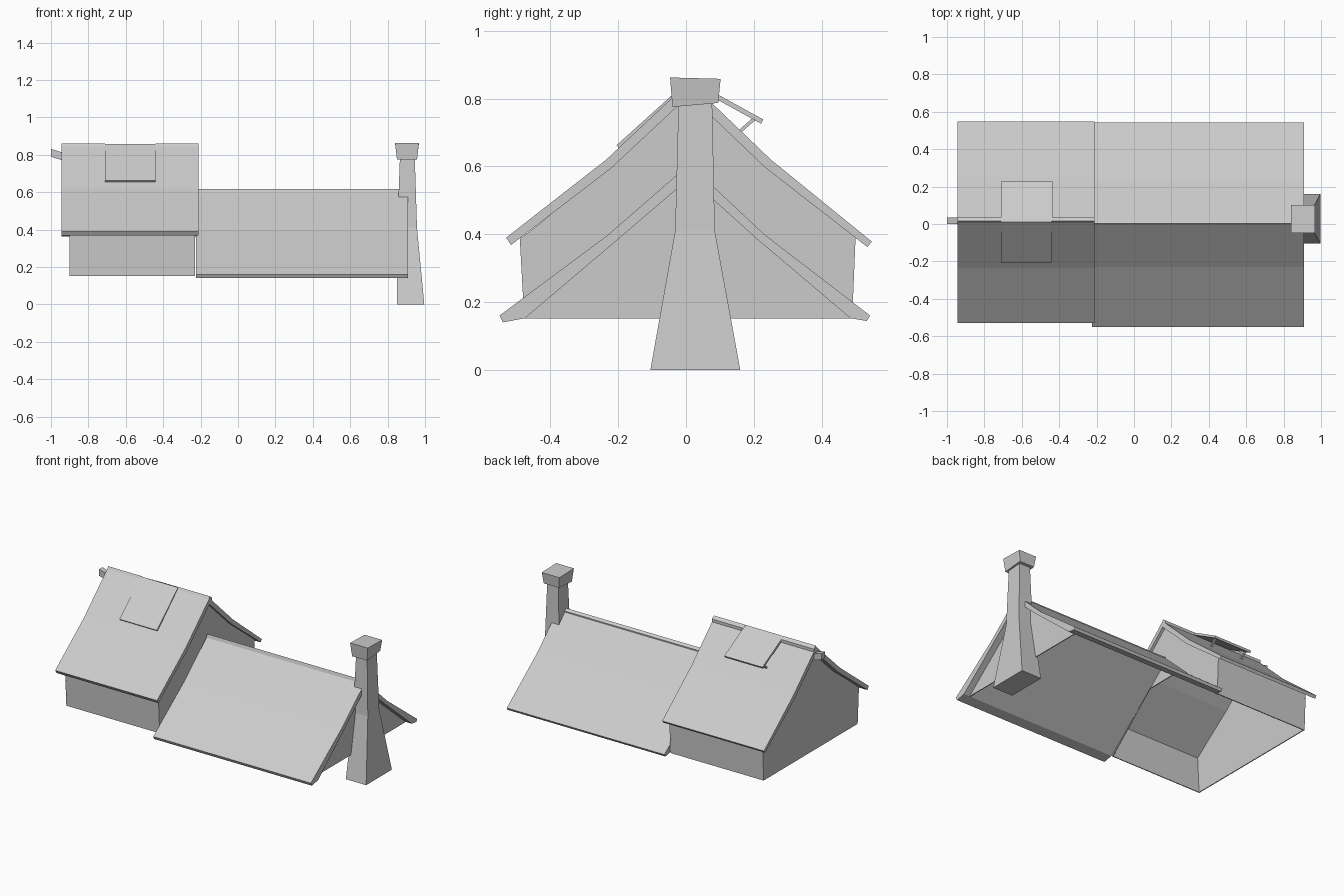
import bpy, bmesh
from mathutils import Vector

if "Cube" in bpy.data.objects:
    bpy.data.objects.remove(bpy.data.objects["Cube"])


def finish(name, bm):
    bmesh.ops.recalc_face_normals(bm, faces=bm.faces)
    me = bpy.data.meshes.new(name)
    bm.to_mesh(me)
    bm.free()
    ob = bpy.data.objects.new(name, me)
    bpy.context.collection.objects.link(ob)
    return ob


def prism(name, profile, x0, x1):
    """Extrude a (y, z) profile along x."""
    bm = bmesh.new()
    a = [bm.verts.new((x0, y, z)) for y, z in profile]
    b = [bm.verts.new((x1, y, z)) for y, z in profile]
    n = len(profile)
    for i in range(n):
        j = (i + 1) % n
        bm.faces.new((a[i], a[j], b[j], b[i]))
    bm.faces.new(a)
    bm.faces.new(b[::-1])
    return finish(name, bm)


def loft(name, sections):
    """Stack rectangles (x0, x1, y0, y1, z or (z at y0, z at y1))."""
    bm = bmesh.new()
    rings = []
    for x0, x1, y0, y1, z in sections:
        za, zb = z if isinstance(z, tuple) else (z, z)
        rings.append([bm.verts.new(c) for c in
                      ((x0, y0, za), (x1, y0, za), (x1, y1, zb), (x0, y1, zb))])
    for a, b in zip(rings, rings[1:]):
        for i in range(4):
            j = (i + 1) % 4
            bm.faces.new((a[i], a[j], b[j], b[i]))
    bm.faces.new(rings[0][::-1])
    bm.faces.new(rings[-1])
    return finish(name, bm)


def strip(p, q, t):
    """(y, z) profile of a board running from p to q with thickness t below it."""
    p, q = Vector(p), Vector(q)
    d = (q - p).normalized()
    n = Vector((d.y, -d.x))
    if n.y > 0:
        n = -n
    return [p, q, q + n * t, p + n * t]


# roofs: bent slopes, outer line then inner line
high_out = [(-.53, .39), (-.235, .62), (.01, .85), (.25, .62), (.548, .378)]
high_in = [(-.516, .368), (-.22, .595), (.01, .81), (.235, .595), (.535, .362)]
prism("high_roof", high_out + high_in[::-1], -.945, -.212)

low_out = [(-.55, .16), (-.23, .398), (.01, .607), (.23, .40), (.543, .16)]
low_in = [(-.54, .14), (-.475, .152), (-.2, .385), (.01, .565),
          (.21, .385), (.485, .152), (.533, .144)]
prism("low_roof", low_out + low_in[::-1], -.225, .91)

# raised ridge edges
for x0, x1 in ((-.945, -.71), (-.44, -.212)):
    prism("high_ridge", [(.0, .838), (.015, .86), (.035, .845), (.035, .81)], x0, x1)
prism("low_ridge", [(-.005, .59), (.003, .617), (.02, .605), (.02, .58)], -.225, .86)

# walls of the high part, open underneath
gable_top = [(-.49, .385), (-.22, .6), (.01, .82), (.235, .6), (.5, .39)]
prism("left_gable", [(-.477, .152)] + gable_top + [(.49, .152)], -.902, -.896)
prism("inner_gable", [(-.477, .152)] + gable_top +
      [(.49, .152), (.48, .152), (.13, .46), (-.13, .46), (-.47, .152)], -.236, -.23)
prism("front_wall", [(-.477, .152), (-.49, .39), (-.484, .39), (-.471, .152)], -.902, -.23)
prism("back_wall", [(.49, .152), (.5, .395), (.494, .395), (.484, .152)], -.902, -.23)

# gable wall of the low part
prism("right_gable", [(-.475, .152), (-.2, .388), (.01, .57), (.21, .388), (.485, .152)],
      .862, .868)

# chimney shaft and flared cap
loft("chimney", [(.85, .996, -.105, .16, 0), (.852, .957, -.032, .085, .41),
                 (.866, .945, -.022, .077, .79)])
loft("chimney_cap", [(.85, .957, -.04, .095, (.775, .787)),
                     (.84, .967, -.047, .102, (.862, .858))])

# roof hatches, the back one propped open
prism("front_hatch", strip((.012, .858), (-.205, .662), .014), -.71, -.44)
prism("back_hatch", strip((.012, .857), (.228, .738), .014), -.71, -.435)
for x in (-.69, -.46):
    prism("hatch_prop", strip((.205, .75), (.15, .702), .01), x - .006, x + .006)

# tilted ridge beam stub at the left end
bm = bmesh.new()
bmesh.ops.create_cube(bm, size=1)
for v in bm.verts:
    left = v.co.x < 0
    v.co = Vector((-1 if left else -.9, .035 if v.co.y > 0 else 0,
                   (.81 if left else .78) + v.co.z * .042))
finish("ridge_beam", bm)
